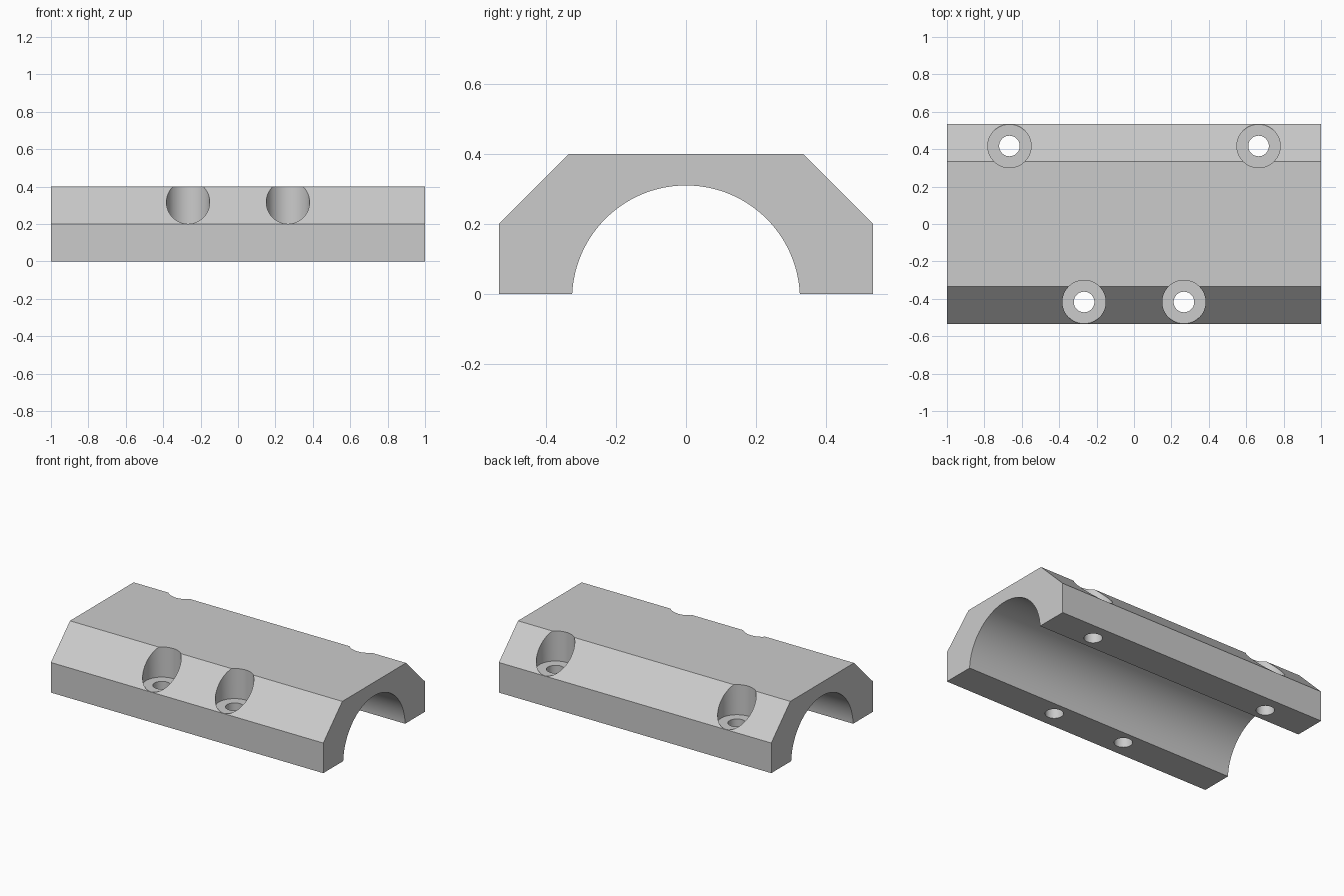
import bpy, bmesh
from math import asin, cos, sin, pi, radians
from mathutils import Matrix

default = bpy.data.objects.get("Cube")
if default:
    bpy.data.objects.remove(default, do_unlink=True)

HALF_LEN, HALF_W, TOP_W = 1.0, 0.534, 0.334
EDGE_Z, TOP_Z = 0.2, 0.4
ARCH_R, ARCH_Z = 0.325, -0.015
BORE_R, HOLE_R, BORE_Y = 0.116, 0.055, 0.417

grey = bpy.data.materials.new("plain_grey")
grey.use_nodes = True
grey.diffuse_color = (0.6, 0.6, 0.6, 1)
grey.node_tree.nodes["Principled BSDF"].inputs["Base Color"].default_value = (0.6, 0.6, 0.6, 1)


def make_object(name, bm):
    bmesh.ops.recalc_face_normals(bm, faces=bm.faces)
    mesh = bpy.data.meshes.new(name)
    bm.to_mesh(mesh)
    bm.free()
    mesh.materials.append(grey)
    obj = bpy.data.objects.new(name, mesh)
    bpy.context.collection.objects.link(obj)
    return obj


# Chamfered block with an arched channel, extruded along x
start = asin(-ARCH_Z / ARCH_R)
steps = 72
arch = []
for i in range(steps + 1):
    a = start + (pi - 2 * start) * i / steps
    arch.append((ARCH_R * cos(a), max(0, ARCH_Z + ARCH_R * sin(a))))
outer = [(-HALF_W, 0), (-HALF_W, EDGE_Z), (-TOP_W, TOP_Z),
         (TOP_W, TOP_Z), (HALF_W, EDGE_Z), (HALF_W, 0)]
bm = bmesh.new()
end = bm.faces.new([bm.verts.new((-HALF_LEN, y, z)) for y, z in arch + outer])
ext = bmesh.ops.extrude_face_region(bm, geom=[end])
bmesh.ops.translate(bm, vec=(2 * HALF_LEN, 0, 0),
                    verts=[v for v in ext["geom"] if isinstance(v, bmesh.types.BMVert)])
block = make_object("clamp_block", bm)


# Stepped cutter: wide bore above, narrow through hole below
def bolt_cutter(x, y):
    bm = bmesh.new()
    rings = []
    for r, z in ((HOLE_R, -0.1), (HOLE_R, EDGE_Z), (BORE_R, EDGE_Z), (BORE_R, 0.6)):
        made = bmesh.ops.create_circle(bm, segments=48, radius=r,
                                       matrix=Matrix.Translation((x, y, z)))
        rings.append(made["verts"])
    for low, high in zip(rings, rings[1:]):
        for i in range(48):
            j = (i + 1) % 48
            bm.faces.new((low[i], low[j], high[j], high[i]))
    bm.faces.new(rings[0])
    bm.faces.new(rings[-1])
    cutter = make_object("bolt_hole_cutter", bm)
    cutter.hide_render = True
    return cutter


bpy.context.view_layer.objects.active = block
block.select_set(True)
for x, y in ((0.267, -BORE_Y), (0.666, BORE_Y)):
    for side in (-1, 1):
        cutter = bolt_cutter(side * x, y)
        mod = block.modifiers.new("bolt_hole", "BOOLEAN")
        mod.operation = "DIFFERENCE"
        mod.solver = "EXACT"
        mod.object = cutter
        bpy.ops.object.modifier_apply(modifier=mod.name)
        bpy.data.objects.remove(cutter, do_unlink=True)

bpy.ops.object.shade_smooth_by_angle(angle=radians(30))
